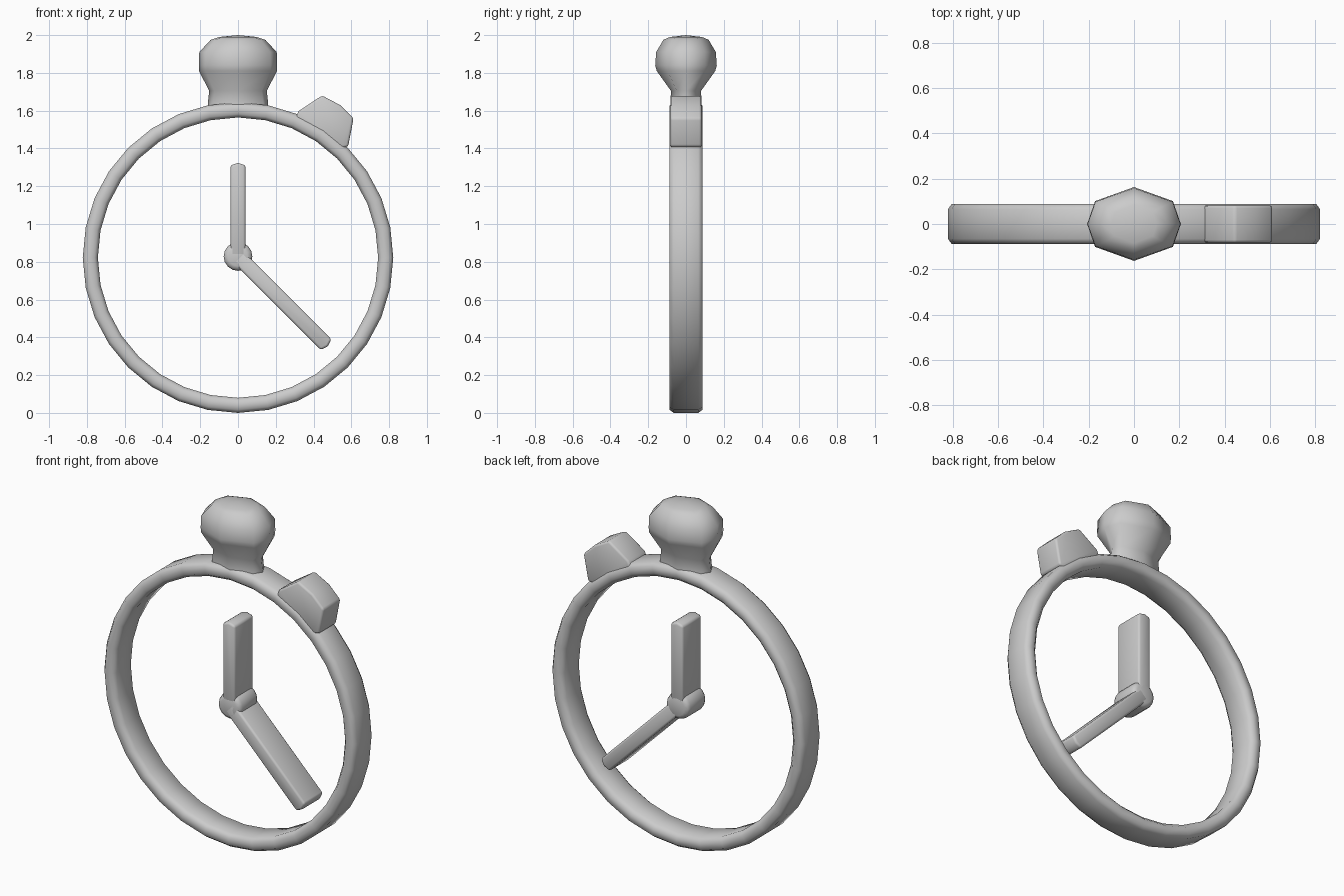
import bpy, bmesh, math
from mathutils import Matrix, Vector

if "Cube" in bpy.data.objects:
    bpy.data.objects.remove(bpy.data.objects["Cube"])

CZ = 0.822          # centre height of the dial
HALF = 0.088        # half thickness of the body


def finish(name, bm, angle=60, bevel=0):
    """Turn a bmesh into a smooth-shaded object."""
    bmesh.ops.recalc_face_normals(bm, faces=bm.faces)
    if bevel:
        edges = [e for e in bm.edges if e.calc_face_angle(0) > math.radians(50)]
        bmesh.ops.bevel(bm, geom=edges, offset=bevel, segments=2,
                        profile=0.5, affect='EDGES')
    me = bpy.data.meshes.new(name)
    bm.to_mesh(me)
    bm.free()
    ob = bpy.data.objects.new(name, me)
    bpy.context.collection.objects.link(ob)
    bpy.ops.object.select_all(action='DESELECT')
    ob.select_set(True)
    bpy.context.view_layer.objects.active = ob
    bpy.ops.object.shade_smooth_by_angle(angle=math.radians(angle))
    return ob


def bridge(bm, loops, closed):
    """Skin a list of equally long vertex loops."""
    n = len(loops[0])
    for i in range(len(loops) if closed else len(loops) - 1):
        a, b = loops[i], loops[(i + 1) % len(loops)]
        for j in range(n):
            k = (j + 1) % n
            bm.faces.new((a[j], a[k], b[k], b[j]))


def prism(name, outline, half, bevel):
    """Extrude an x/z outline symmetrically along y."""
    bm = bmesh.new()
    loops = [[bm.verts.new((x, y, z)) for x, z in outline] for y in (-half, half)]
    bridge(bm, loops, False)
    for lp in loops:
        bm.faces.new(lp)
    return finish(name, bm, 50, bevel)


# Case ring: rounded band section swept around y
section = [(0.782, -HALF), (0.805, -HALF), (0.822, -0.065), (0.822, 0.065),
           (0.805, HALF), (0.765, HALF), (0.742, 0.065), (0.742, -0.065),
           (0.760, -HALF)]
bm = bmesh.new()
rings = []
for i in range(32):
    a = math.tau * i / 32
    rings.append([bm.verts.new((r * math.sin(a), y, CZ + r * math.cos(a)))
                  for r, y in section])
bridge(bm, rings, True)
finish("case_ring", bm, 80)

# Crown: eight-sided loft on top of the ring (z, x radius, y radius)
levels = [(1.585, 0.16, 0.080), (1.64, 0.16, 0.082), (1.705, 0.152, 0.080),
          (1.81, 0.207, 0.155), (1.84, 0.207, 0.163), (1.91, 0.205, 0.158),
          (1.975, 0.145, 0.120), (1.99, 0.10, 0.085)]
octagon = [(1, 0), (0.83, 0.62), (0, 1), (-0.83, 0.62),
           (-1, 0), (-0.83, -0.62), (0, -1), (0.83, -0.62)]
bm = bmesh.new()
loops = [[bm.verts.new((u * rx, v * ry, z)) for u, v in octagon]
         for z, rx, ry in levels]
bridge(bm, loops, False)
bm.faces.new(loops[0])
tip = bm.verts.new((0, 0, 2.0))
for j in range(8):
    bm.faces.new((loops[-1][j], loops[-1][(j + 1) % 8], tip))
finish("crown", bm, 80)

# Side push button, tilted and sunk into the ring
prism("side_button", [(0.30, 1.55), (0.32, 1.597), (0.445, 1.68), (0.54, 1.63),
                      (0.612, 1.56), (0.583, 1.41), (0.54, 1.40)], 0.082, 0.012)


# Hands: thick bars pointing away from the hub
def hand(name, angle, length):
    a = math.radians(angle)
    d, s = Vector((math.sin(a), math.cos(a))), Vector((math.cos(a), -math.sin(a)))
    c = Vector((0, CZ + 0.006))
    pts = [c - s * 0.04, c + s * 0.04, c + s * 0.04 + d * (length - 0.012),
           c + d * length, c - s * 0.04 + d * (length - 0.012)]
    prism(name, [tuple(p) for p in pts], HALF, 0.012)


hand("short_hand", 0, 0.495)
hand("long_hand", 135, 0.672)

# Hub: rounded drum along y
bm = bmesh.new()
bmesh.ops.create_cone(bm, cap_ends=True, segments=16, radius1=0.076, radius2=0.076,
                      depth=2 * HALF,
                      matrix=Matrix.Translation((0, 0, CZ + 0.006))
                      @ Matrix.Rotation(math.pi / 2, 4, 'X'))
finish("hub", bm, 60, 0.025)
